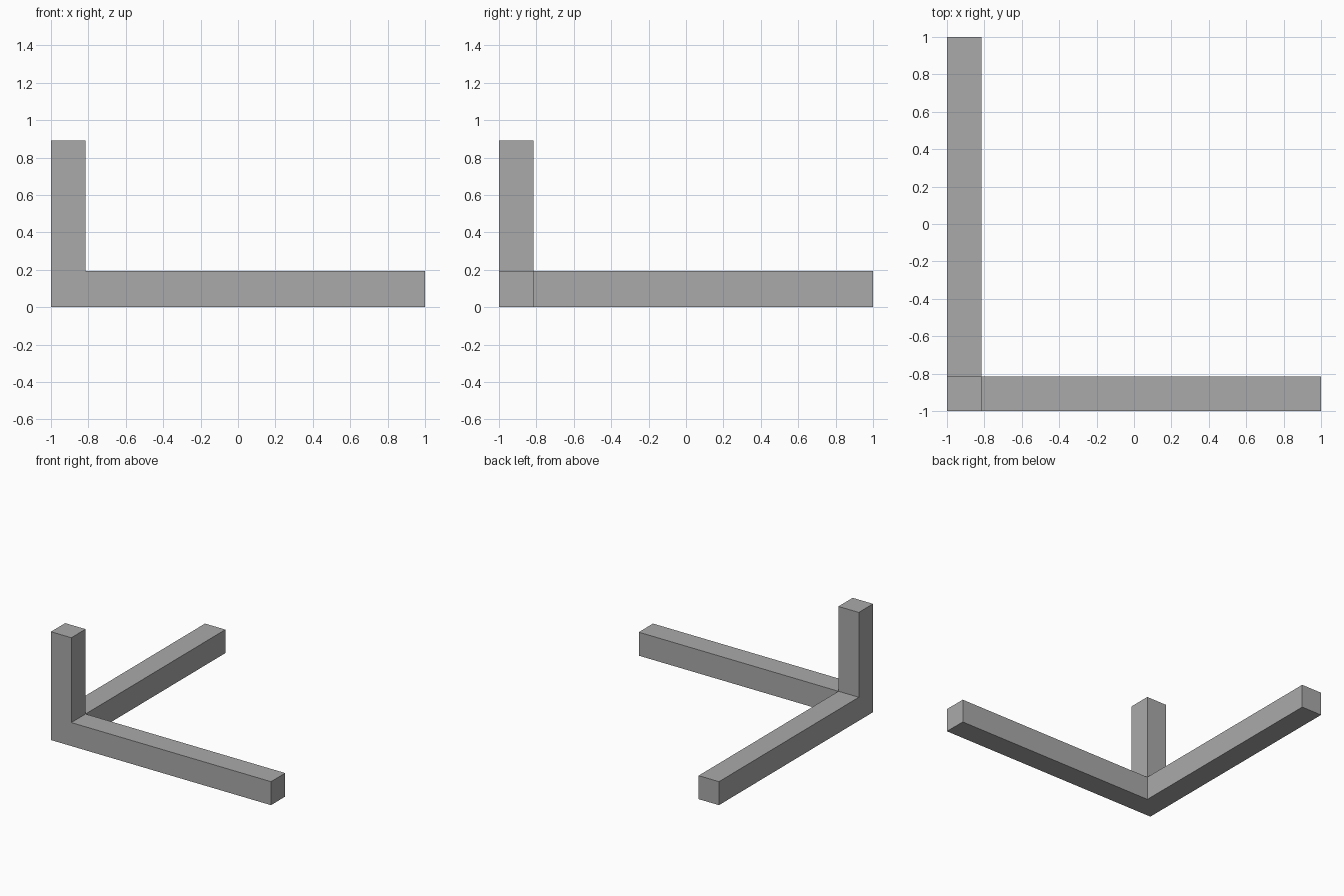
import bpy
import bmesh
from mathutils import Vector

cube = bpy.data.objects.get("Cube")
if cube:
    bpy.data.objects.remove(cube, do_unlink=True)

WIDTH, HEIGHT = 0.185, 0.193   # beam section
LENGTH, POST_TOP = 2.0, 0.89

# Plain grey finish
grey = bpy.data.materials.new("grey")
grey.use_nodes = True
colour = (0.4, 0.4, 0.4, 1)
grey.diffuse_color = colour
grey.node_tree.nodes["Principled BSDF"].inputs["Base Color"].default_value = colour

# Corner block, with its outer corner at the origin
bm = bmesh.new()
bmesh.ops.create_cube(bm, size=1)
bmesh.ops.translate(bm, vec=(0.5, 0.5, 0.5), verts=bm.verts)
bmesh.ops.scale(bm, vec=(WIDTH, WIDTH, HEIGHT), verts=bm.verts)


def grow_arm(axis, distance):
    """Extrude the block face that looks along axis."""
    bm.normal_update()
    direction = Vector(axis)
    face = max(bm.faces, key=lambda f: f.normal.dot(direction))
    new = bmesh.ops.extrude_discrete_faces(bm, faces=[face])["faces"][0]
    bmesh.ops.translate(bm, vec=direction * distance, verts=new.verts)


# Two floor arms and a post
grow_arm((1, 0, 0), LENGTH - WIDTH)
grow_arm((0, 1, 0), LENGTH - WIDTH)
grow_arm((0, 0, 1), POST_TOP - HEIGHT)

# Merge coplanar faces and centre the frame
bmesh.ops.dissolve_limit(bm, angle_limit=0.01, verts=bm.verts, edges=bm.edges)
bmesh.ops.translate(bm, vec=(-LENGTH / 2, -LENGTH / 2, 0), verts=bm.verts)
bmesh.ops.recalc_face_normals(bm, faces=bm.faces)

mesh = bpy.data.meshes.new("corner_frame")
bm.to_mesh(mesh)
bm.free()
mesh.materials.append(grey)
frame = bpy.data.objects.new("corner_frame", mesh)
bpy.context.collection.objects.link(frame)
